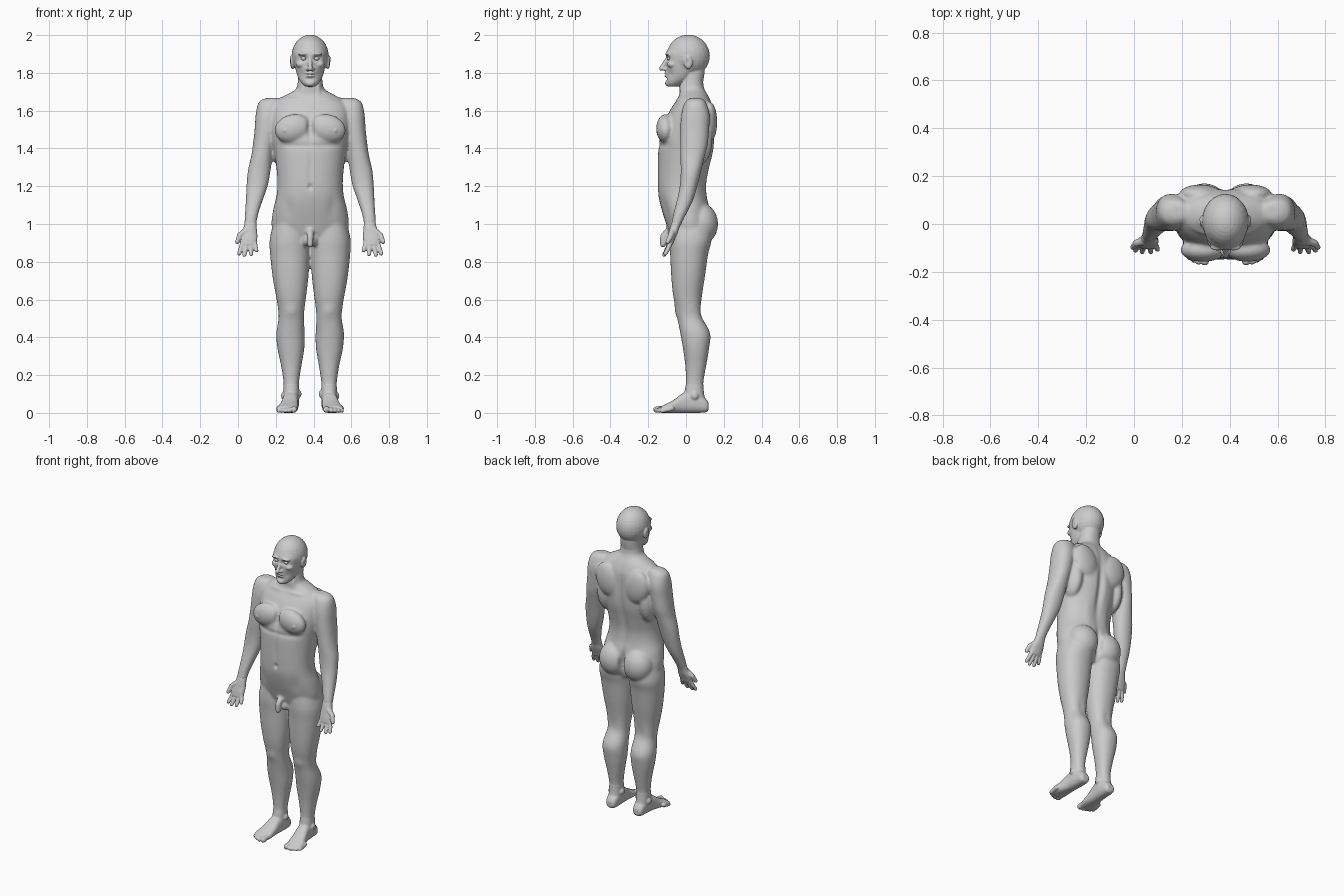
import bpy, bmesh, math
from mathutils import Vector, Matrix

CENTRE_X = 0.382
SIDES = (1, -1)


def catmull(rows, steps=4):
    out = []
    for i in range(len(rows) - 1):
        p = [rows[max(i - 1, 0)], rows[i], rows[i + 1], rows[min(i + 2, len(rows) - 1)]]
        for s in range(steps):
            t = s / steps
            out.append([0.5 * (2 * b + (c - a) * t + (2 * a - 5 * b + 4 * c - d) * t * t
                               + (3 * b - a - 3 * c + d) * t ** 3) for a, b, c, d in zip(*p)])
    return out + [list(rows[-1])]


def loft(bm, rows, side=1, axis='z', power=2.2, n=36):
    """rows: (station, centre x, half width, low, high) along z or y."""
    rings = []
    for t, c, r, lo, hi in catmull(rows):
        ring = []
        for k in range(n):
            a = 2 * math.pi * k / n
            u = math.copysign(abs(math.cos(a)) ** (2 / power), math.cos(a))
            v = math.copysign(abs(math.sin(a)) ** (2 / power), math.sin(a))
            x, w = side * (c + r * u), (lo + hi) / 2 + (hi - lo) / 2 * v
            ring.append(bm.verts.new((x, w, t) if axis == 'z' else (x, t, w)))
        rings.append(ring)
    faces = [bm.faces.new((p[k], p[(k + 1) % n], q[(k + 1) % n], q[k]))
             for p, q in zip(rings, rings[1:]) for k in range(n)]
    faces += [bm.faces.new(rings[0]), bm.faces.new(rings[-1])]
    bmesh.ops.recalc_face_normals(bm, faces=faces)


def ball(bm, c, r, side=1, tilt=0):
    m = (Matrix.Translation((side * c[0], c[1], c[2])) @ Matrix.Rotation(side * tilt, 4, 'Y')
         @ Matrix.Diagonal((*r, 1)))
    bmesh.ops.create_uvsphere(bm, u_segments=24, v_segments=16, radius=1, matrix=m)


def limb(bm, pts, radii, side=1):
    pts = [Vector((side * p[0], p[1], p[2])) for p in pts]
    for i, (p, r) in enumerate(zip(pts, radii)):
        ball(bm, p, (r, r, r))
        if i:
            d = p - pts[i - 1]
            m = Matrix.Translation((p + pts[i - 1]) / 2) @ d.to_track_quat('Z', 'Y').to_matrix().to_4x4()
            bmesh.ops.create_cone(bm, cap_ends=True, segments=20, radius1=radii[i - 1],
                                  radius2=r, depth=d.length, matrix=m)


def finish(name, bm, voxel=0, smooth=0, sculpt=()):
    """Fuse the pieces into one skin, soften it, then push soft dents and bumps."""
    me = bpy.data.meshes.new(name)
    bm.to_mesh(me)
    bm.free()
    ob = bpy.data.objects.new(name, me)
    bpy.context.collection.objects.link(ob)
    bpy.ops.object.select_all(action='DESELECT')
    ob.select_set(True)
    bpy.context.view_layer.objects.active = ob
    if voxel:
        mod = ob.modifiers.new('fuse', 'REMESH')
        mod.mode, mod.voxel_size = 'VOXEL', voxel
        bpy.ops.object.modifier_apply(modifier='fuse')
        mod = ob.modifiers.new('soften', 'SMOOTH')
        mod.factor, mod.iterations = 0.5, smooth
        bpy.ops.object.modifier_apply(modifier='soften')
    marks = [(s * x, *rest) for x, *rest in sculpt for s in (SIDES if x else (1,))]
    moved = []
    for v in ob.data.vertices:
        push = 0
        for x, y, z, rx, ry, rz, depth in marks:
            e = ((v.co.x - x) / rx) ** 2 + ((v.co.y - y) / ry) ** 2 + ((v.co.z - z) / rz) ** 2
            if e < 6:
                push += depth * math.exp(-e)
        moved.append(v.co + v.normal * push)
    for v, co in zip(ob.data.vertices, moved):
        v.co = (co.x, co.y, max(co.z, 0))
    ob.location.x = CENTRE_X
    bpy.ops.object.shade_smooth()
    return ob


# Trunk, arms and legs as one skin
bm = bmesh.new()
loft(bm, [(1.80, 0, .062, -.025, .092), (1.74, 0, .067, -.035, .092), (1.71, 0, .08, -.035, .1),
          (1.685, 0, .125, -.035, .115), (1.655, 0, .175, -.05, .13), (1.61, 0, .205, -.08, .145),
          (1.54, 0, .208, -.115, .15), (1.46, 0, .202, -.14, .152), (1.38, 0, .19, -.148, .145),
          (1.30, 0, .179, -.15, .125), (1.22, 0, .173, -.15, .108), (1.15, 0, .178, -.146, .11),
          (1.08, 0, .195, -.13, .125), (1.0, 0, .205, -.105, .13), (.94, 0, .19, -.085, .12),
          (.89, 0, .14, -.06, .09)])
for s in SIDES:
    loft(bm, [(1.668, .195, .035, .025, .08), (1.645, .21, .062, -.005, .105), (1.58, .222, .066, -.025, .125),
              (1.5, .233, .061, -.03, .122), (1.42, .247, .056, -.03, .115), (1.36, .256, .056, -.03, .1),
              (1.28, .27, .06, -.028, .08), (1.2, .281, .056, -.033, .06), (1.12, .297, .044, -.05, .035),
              (1.04, .312, .034, -.07, -.005), (.98, .318, .032, -.08, -.035)], s)
    loft(bm, [(1.02, .1, .09, -.085, .12), (.92, .108, .106, -.09, .135), (.84, .107, .105, -.084, .117),
              (.72, .104, .095, -.078, .1), (.62, .101, .08, -.068, .085), (.55, .1, .07, -.052, .082),
              (.5, .1, .067, -.045, .09), (.42, .104, .075, -.03, .128), (.34, .102, .071, -.016, .122),
              (.25, .1, .054, -.004, .107), (.16, .1, .041, 0, .092), (.1, .1, .042, -.008, .095),
              (.05, .1, .038, -.01, .105)], s)
    ball(bm, (.092, -.108, 1.505), (.098, .05, .075), s, .25)
    ball(bm, (.088, .08, 1.0), (.098, .09, .108), s)
    ball(bm, (.105, .125, 1.54), (.085, .04, .11), s, .3)
    ball(bm, (.155, .05, 1.44), (.055, .09, .14), s)
    ball(bm, (.018, -.075, .91), (.02, .027, .03), s)
limb(bm, [(0, -.085, .97), (0, -.12, .935), (0, -.122, .89)], [.02, .018, .017])
finish('body', bm, .008, 7, [
    (0, .15, 1.38, .022, .08, .19, -.018),
    (0, -.15, 1.5, .014, .06, .06, -.012),
    (0, -.15, 1.29, .012, .04, .09, -.005),
    (0, -.15, 1.197, .01, .04, .013, -.014),
    (0, .13, .99, .014, .07, .08, -.03),
    (.135, -.14, 1.495, .008, .03, .008, .006),
    (.1, -.15, 1.415, .09, .05, .014, -.007),
    (.09, -.05, 1.66, .06, .03, .01, .006),
    (.1, -.05, .54, .035, .03, .035, .008),
    (.1, .09, .54, .03, .03, .05, -.006),
    (.045, -.035, 1.72, .012, .03, .04, .006),
    (.12, -.12, 1.08, .03, .04, .06, -.006),
    (.07, .12, 1.2, .03, .04, .09, .006)])

# Head with face and ears
bm = bmesh.new()
ball(bm, (0, .012, 1.89), (.098, .114, .112))
loft(bm, [(1.727, 0, .026, -.095, -.045), (1.745, 0, .046, -.104, -.01), (1.775, 0, .064, -.104, .035),
          (1.82, 0, .077, -.105, .06), (1.87, 0, .085, -.107, .07), (1.91, 0, .086, -.104, .08),
          (1.95, 0, .06, -.08, .06)])
loft(bm, [(1.69, 0, .066, -.03, .095), (1.74, 0, .065, -.034, .09), (1.80, 0, .062, -.03, .098),
          (1.86, 0, .06, -.03, .1)])
limb(bm, [(0, -.1, 1.875), (0, -.117, 1.845), (0, -.13, 1.823)], [.01, .011, .013])
ball(bm, (0, -.103, 1.798), (.028, .012, .007))
ball(bm, (0, -.102, 1.784), (.024, .013, .008))
ball(bm, (0, -.094, 1.745), (.026, .017, .017))
for s in SIDES:
    ball(bm, (.013, -.112, 1.82), (.011, .015, .009), s)
    ball(bm, (.035, -.094, 1.9), (.03, .018, .009), s, .1)
    ball(bm, (.098, .012, 1.855), (.011, .024, .036), s, .15)
    ball(bm, (.05, -.07, 1.845), (.026, .03, .02), s)
finish('head', bm, .0045, 4, [
    (.034, -.1, 1.876, .02, .03, .013, -.014),
    (.11, .008, 1.858, .012, .012, .02, -.007),
    (0, -.11, 1.791, .022, .03, .003, -.004),
    (0, -.1, 1.768, .025, .03, .007, -.004),
    (.05, -.085, 1.795, .02, .03, .025, -.005)])

for s, label in zip(SIDES, ('left', 'right')):
    # Eye
    bm = bmesh.new()
    ball(bm, (.034, -.084, 1.876), (.015, .015, .012), s)
    finish('eye_' + label, bm)

    # Hand with palm facing forward
    bm = bmesh.new()
    loft(bm, [(1.01, .315, .031, -.075, -.022), (.98, .318, .035, -.085, -.035), (.95, .322, .042, -.092, -.045),
              (.92, .325, .045, -.1, -.058), (.89, .327, .042, -.105, -.07)], s)
    for base, mid, tip in [((.356, -.084, .9), (.368, -.095, .868), (.376, -.11, .843)),
                           ((.336, -.087, .895), (.343, -.1, .86), (.348, -.116, .836)),
                           ((.315, -.087, .895), (.314, -.1, .862), (.312, -.116, .84)),
                           ((.296, -.083, .905), (.289, -.094, .88), (.284, -.106, .86))]:
        limb(bm, [base, mid, tip], [.0135, .012, .0105], s)
    limb(bm, [(.338, -.07, .965), (.372, -.08, .94), (.386, -.097, .905)], [.019, .015, .0115], s)
    finish('hand_' + label, bm, .004, 3)

    # Foot with toes
    bm = bmesh.new()
    loft(bm, [(.12, .099, .02, .018, .05), (.105, .099, .034, .003, .075), (.05, .1, .041, 0, .12),
              (-.01, .104, .042, 0, .108), (-.06, .111, .048, 0, .072), (-.1, .118, .054, 0, .05),
              (-.13, .121, .053, 0, .036)], s, 'y', 2.5)
    loft(bm, [(.16, .1, .04, .001, .091), (.1, .1, .042, -.01, .096), (.05, .1, .04, -.02, .108)], s)
    for x, y, r in [(.083, -.156, .0175), (.109, -.158, .0125), (.129, -.15, .012), (.147, -.14, .0115), (.164, -.126, .011)]:
        limb(bm, [(x, y + .05, .024), (x + .003, y, r)], [.015, r], s)
    for x, z in ((.058, .1), (.142, .09)):
        ball(bm, (x, .045, z), (.012, .02, .02), s)
    finish('foot_' + label, bm, .005, 3)
